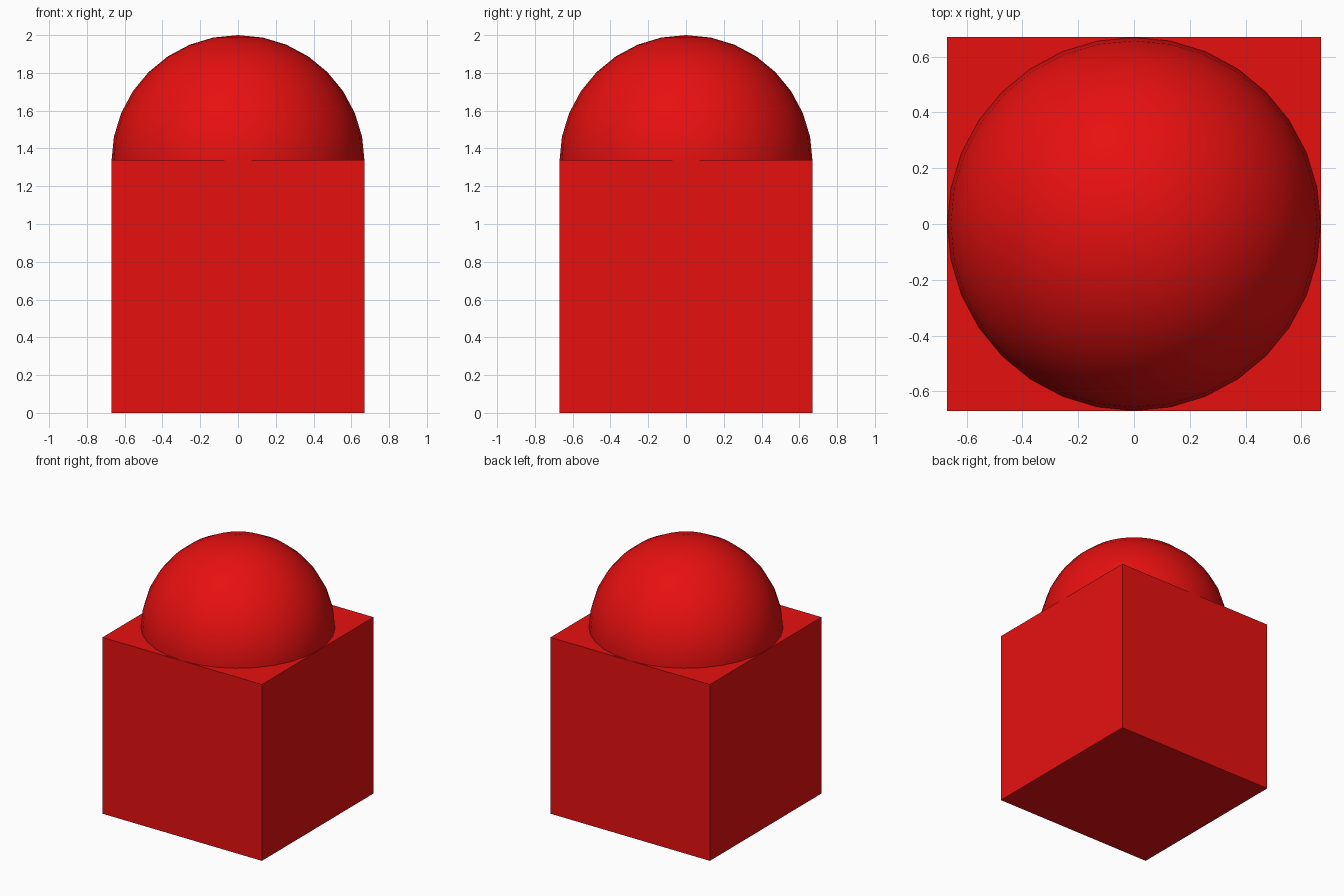
import bpy

if "Cube" in bpy.data.objects:
    bpy.data.objects.remove(bpy.data.objects["Cube"])

SIDE = 1.34          # cube edge length
RADIUS = SIDE / 2    # dome is as wide as the cube

red = bpy.data.materials.new("red")
red.diffuse_color = (0.8, 0.005, 0.005, 1)
red.use_nodes = True
red.node_tree.nodes["Principled BSDF"].inputs["Base Color"].default_value = red.diffuse_color


def finish(name):
    obj = bpy.context.object
    obj.name = name
    obj.data.materials.append(red)
    return obj


# Cube base standing on the ground
bpy.ops.mesh.primitive_cube_add(size=SIDE, location=(0, 0, SIDE / 2))
finish("base_block")

# Smooth ball half sunk into the base, forming the dome
bpy.ops.mesh.primitive_uv_sphere_add(segments=32, ring_count=16, radius=RADIUS,
                                     location=(0, 0, 2 - RADIUS))
finish("dome_ball")
bpy.ops.object.shade_smooth()
